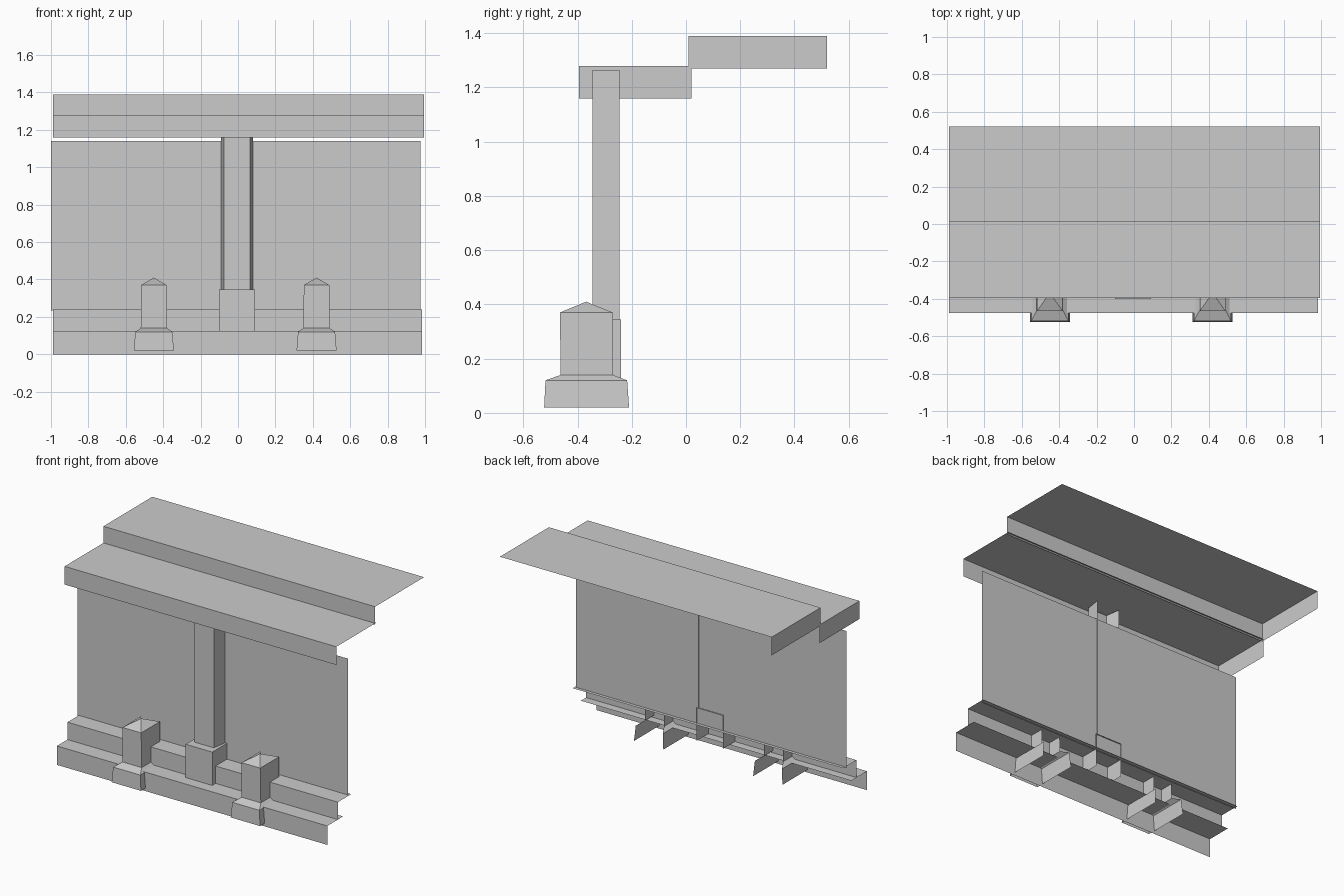
import bpy
import bmesh

cube = bpy.data.objects.get("Cube")
if cube:
    bpy.data.objects.remove(cube)

grey = bpy.data.materials.new("plain_grey")
grey.use_nodes = True
grey.diffuse_color = (0.6, 0.6, 0.6, 1)
grey.node_tree.nodes["Principled BSDF"].inputs["Base Color"].default_value = (0.6, 0.6, 0.6, 1)


def finish(name, bm):
    bmesh.ops.remove_doubles(bm, verts=bm.verts, dist=0.0005)
    mesh = bpy.data.meshes.new(name)
    bm.to_mesh(mesh)
    bm.free()
    mesh.materials.append(grey)
    obj = bpy.data.objects.new(name, mesh)
    bpy.context.collection.objects.link(obj)
    return obj


def strip(name, x0, x1, profile, left_cap=False):
    """Thin sheet: a (y, z) profile swept along x, with an optional end face."""
    bm = bmesh.new()
    rows = [[bm.verts.new((x, y, z)) for x in (x0, x1)] for y, z in profile]
    for a, b in zip(rows, rows[1:]):
        bm.faces.new((a[0], a[1], b[1], b[0]))
    if left_cap:
        corner = bm.verts.new((x0, profile[-1][0], profile[0][1]))
        bm.faces.new([corner] + [row[0] for row in rows])
    return finish(name, bm)


def shell(name, cx, rings, cap=False):
    """Open-backed shaft; ring = front half width, back half width, y front, y back, z."""
    bm = bmesh.new()
    loops = []
    for front, back, y0, y1, z in rings:
        corners = ((-back, y1), (-front, y0), (front, y0), (back, y1))
        loops.append([bm.verts.new((cx + x, y, z)) for x, y in corners])
    for lo, hi in zip(loops, loops[1:]):
        for i in range(3):
            bm.faces.new((lo[i], lo[i + 1], hi[i + 1], hi[i]))
    if cap:
        bm.faces.new(loops[-1])
    return finish(name, bm)


# Two overlapping roof tiers, open underneath, behind and at one end
strip("lower_roof", -0.99, 0.995, [(-0.395, 1.16), (-0.395, 1.28), (0.02, 1.28)], True)
strip("upper_roof", -0.99, 0.995, [(0.01, 1.27), (0.01, 1.39), (0.52, 1.39)], True)

# Wall sheet
strip("wall", -1.0, 0.975, [(-0.247, 0.235), (-0.247, 1.14)])

# Two steps, each a riser and a tread
strip("lower_step", -0.99, 0.985, [(-0.475, 0), (-0.475, 0.125), (-0.31, 0.125)])
strip("upper_step", -0.99, 0.985, [(-0.365, 0.125), (-0.365, 0.24), (-0.225, 0.24)])

# Central pillar on its block
shell("pillar", -0.005, [(0.07, 0.085, -0.345, -0.245, z) for z in (0.34, 1.265)])
shell("pillar_block", -0.005, [(0.097, 0.097, -0.40, -0.24, z) for z in (0.125, 0.345)], True)

# Pair of posts with flared foot and pointed top
for side, cx in (("right", -0.45), ("left", 0.42)):
    shell(side + "_post", cx, [
        (0.107, 0.107, -0.523, -0.21, 0.02),
        (0.099, 0.099, -0.518, -0.217, 0.12),
        (0.07, 0.07, -0.462, -0.27, 0.14),
        (0.068, 0.068, -0.465, -0.27, 0.37),
        (0, 0, -0.368, -0.368, 0.41),
    ])
